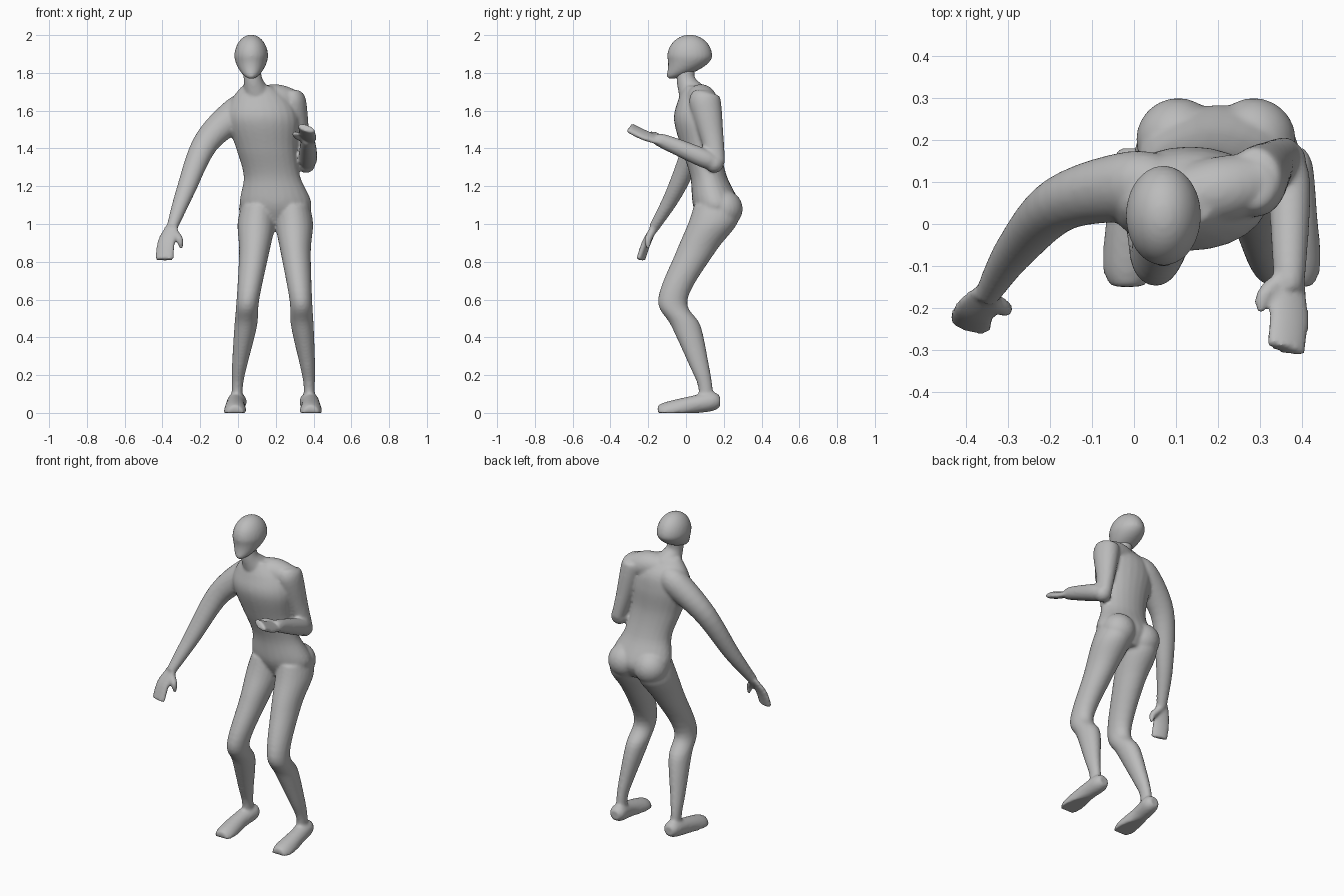
import bpy, bmesh, math
from mathutils import Matrix, Vector

default_cube = bpy.data.objects.get("Cube")
if default_cube:
    bpy.data.objects.remove(default_cube, do_unlink=True)

GREY = (.5, .5, .5, 1)
skin = bpy.data.materials.new("plain_grey")
skin.use_nodes = True
skin.diffuse_color = GREY
skin.node_tree.nodes["Principled BSDF"].inputs["Base Color"].default_value = GREY

X, Y, Z = Matrix.Identity(3)
SIDES, STEPS = 24, 6


def spline(rows):
    """Catmull-Rom interpolation of (x, y, z, radius) rows."""
    rows = [Vector(row) for row in rows]
    padded = [rows[0], *rows, rows[-1]]
    result = []
    for before, start, end, after in zip(padded, padded[1:], padded[2:], padded[3:]):
        leave, arrive = (end - before) / 2, (after - start) / 2
        for step in range(STEPS):
            t = step / STEPS
            ease = t * t * (3 - 2 * t)
            result.append(start.lerp(end, ease)
                          + leave * t * (1 - t) ** 2 - arrive * t * t * (1 - t))
    return result + [rows[-1]]


def loft(bm, rows, depth=1, side=X, across=None):
    """Skin ellipses along a path; depth is the ratio of the two radii.
    With no across direction the rings turn to follow the path."""
    rings = spline(rows)
    centres = [ring.xyz for ring in rings]
    loops = []
    for i, ring in enumerate(rings):
        u, v = side, across
        if across is None:
            ahead = centres[min(i + 1, len(centres) - 1)]
            along = (ahead - centres[max(i - 1, 0)]).normalized()
            u = (side - along * side.dot(along)).normalized()
            v = along.cross(u)
        loop = []
        for k in range(SIDES):
            angle = math.tau * k / SIDES
            offset = u * math.cos(angle) + v * depth * math.sin(angle)
            point = centres[i] + offset * ring.w
            point.z = max(point.z, 0)
            loop.append(bm.verts.new(point))
        loops.append(loop)
    faces = [bm.faces.new(loops[0]), bm.faces.new(loops[-1])]
    for low, high in zip(loops, loops[1:]):
        for k in range(SIDES):
            faces.append(bm.faces.new((low[k - 1], low[k], high[k], high[k - 1])))
    bmesh.ops.recalc_face_normals(bm, faces=faces)


def ball(bm, centre, radius):
    made = bmesh.ops.create_uvsphere(bm, u_segments=SIDES, v_segments=SIDES,
                                     radius=radius,
                                     matrix=Matrix.Translation(centre))
    return made["verts"]


def finish(bm, name):
    """Fuse the overlapping pieces into one smooth skin."""
    mesh = bpy.data.meshes.new(name)
    bm.to_mesh(mesh)
    bm.free()
    mesh.materials.append(skin)
    part = bpy.data.objects.new(name, mesh)
    bpy.context.collection.objects.link(part)
    fuse = part.modifiers.new("fuse", "REMESH")
    fuse.mode = "VOXEL"
    fuse.voxel_size = .009
    fuse.use_smooth_shade = True
    soften = part.modifiers.new("soften", "SMOOTH")
    soften.iterations = 5


# Head: an egg that narrows and moves forward towards the chin
bm = bmesh.new()
for vert in ball(bm, (0, 0, 0), 1):
    x, y, z = vert.co
    low = max(-z, 0)
    vert.co = (.07 + .09 * x * (1 - low / 5),
               .02 + .12 * y * (1 - low / 4) - low * low / 10,
               1.885 + .117 * z)
finish(bm, "head")

# Torso, leaning forward from the hips
bm = bmesh.new()
loft(bm, [(.2, .16, 1, .12), (.2, .16, 1.1, .19), (.18, .12, 1.25, .15),
          (.15, .08, 1.4, .16), (.13, .06, 1.55, .19), (.12, .06, 1.65, .16),
          (.1, .04, 1.73, .08)], depth=.65, across=Y)

# Neck
loft(bm, [(.1, .04, 1.68, .08), (.08, 0, 1.76, .05), (.07, 0, 1.85, .05)])

# Buttocks, legs and feet, mirrored about the hips
leg = [(.09, .16, 1.1, .09), (.1, .14, 1, .1), (.11, .05, .85, .08),
       (.14, -.07, .6, .06), (.15, 0, .46, .06), (.18, .07, .25, .04),
       (.19, .1, .15, .03), (.19, .11, .06, .03)]
foot = [(.19, .18, .06, .03), (.19, .14, .06, .05), (.2, .03, .04, .05),
        (.2, -.1, 0, .06), (.2, -.15, 0, .04)]
for sign in (-1, 1):
    def placed(rows):
        return [(.185 + sign * out + z / 80, y, z, r) for out, y, z, r in rows]
    ball(bm, (.195 + sign * .09, .2, 1.08), .1)
    loft(bm, placed(leg), depth=1.3, across=Y)
    loft(bm, placed(foot), across=Z)

# Right arm hanging outward, with a flat hand and thumb
palm = Vector((1, -.3, 0)).normalized()
loft(bm, [(.08, .08, 1.62, .08), (0, .09, 1.59, .09), (-.17, .05, 1.43, .07),
          (-.28, -.06, 1.17, .05), (-.35, -.17, .98, .03)], depth=.9, side=palm)
loft(bm, [(-.35, -.17, .98, .04), (-.38, -.21, .9, .05), (-.39, -.24, .81, .05)],
     depth=.4, side=palm)
loft(bm, [(-.35, -.17, .97, .02), (-.31, -.2, .92, .02), (-.3, -.2, .87, .01)])

# Left shoulder and upper arm
loft(bm, [(.08, .06, 1.65, .07), (.2, .08, 1.66, .08), (.29, .1, 1.64, .07)], side=Y)
loft(bm, [(.28, .1, 1.7, .04), (.29, .1, 1.65, .07), (.33, .14, 1.45, .05),
          (.36, .16, 1.32, .04)], depth=1.2)
ball(bm, (.36, .15, 1.32), .05)

# Left forearm bent forward, with a flat hand and thumb
palm = Vector((1, 0, -.5)).normalized()
loft(bm, [(.36, .16, 1.32, .04), (.37, .09, 1.35, .05), (.37, -.1, 1.43, .04),
          (.37, -.16, 1.45, .03)])
loft(bm, [(.37, -.13, 1.44, .04), (.37, -.22, 1.47, .05), (.36, -.3, 1.51, .05)],
     depth=.4, side=palm)
loft(bm, [(.35, -.13, 1.45, .02), (.31, -.17, 1.47, .02), (.3, -.21, 1.48, .01)])
finish(bm, "body")
